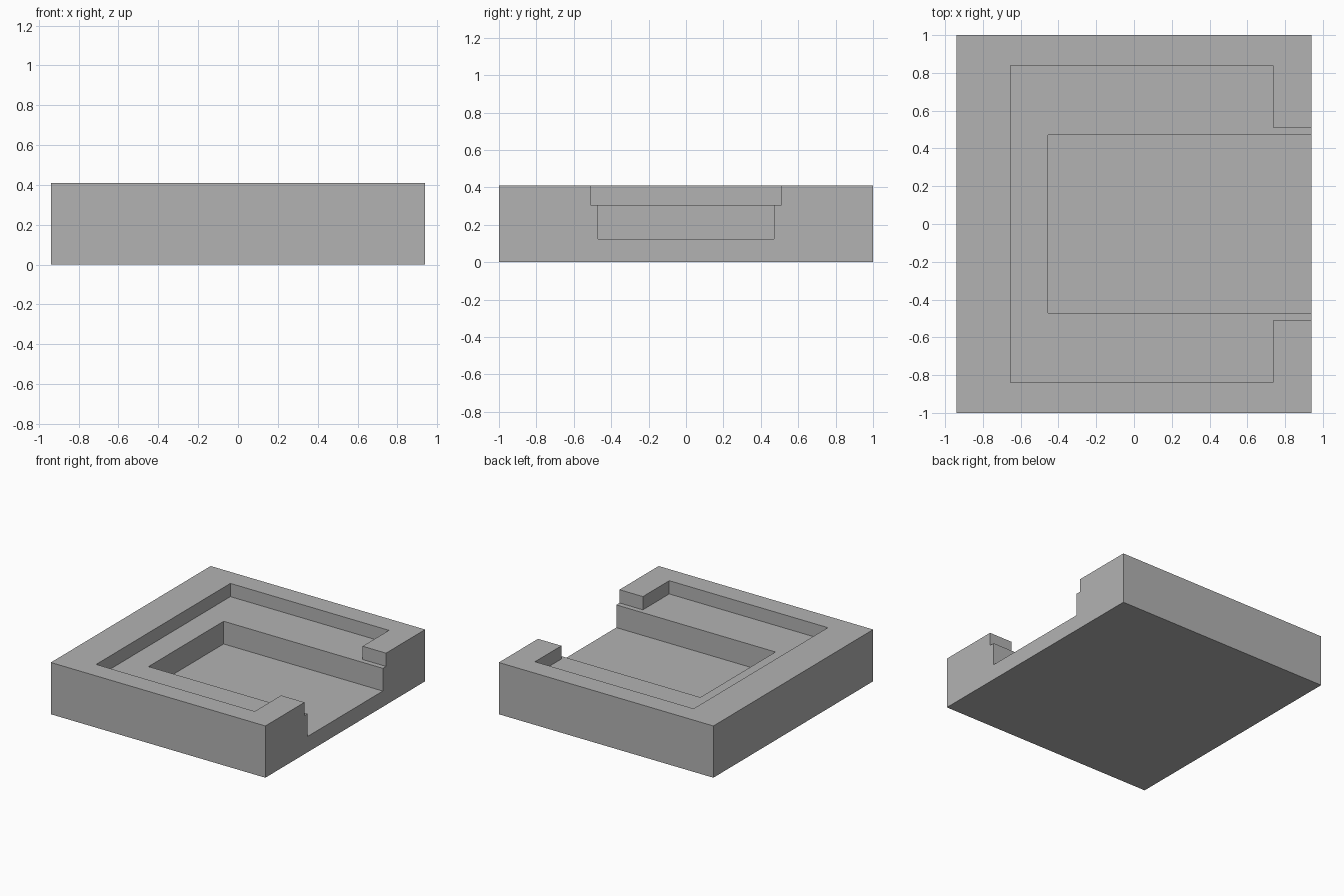
import bpy

default = bpy.data.objects.get("Cube")
if default:
    bpy.data.objects.remove(default, do_unlink=True)

HALF_X, HALF_Y, HEIGHT = 0.94, 1.0, 0.41
SHELF_Z, FLOOR_Z = 0.305, 0.125
OVER = 0.1  # cutters reach past the outer faces

grey = bpy.data.materials.new("plain_grey")
grey.use_nodes = True
colour = (0.45, 0.45, 0.45, 1)
grey.diffuse_color = colour
grey.node_tree.nodes["Principled BSDF"].inputs["Base Color"].default_value = colour


def box(name, x0, x1, half_y, z0, z1):
    """Box spanning x0..x1 and z0..z1, symmetric in y."""
    bpy.ops.mesh.primitive_cube_add(size=1, location=((x0 + x1) / 2, 0, (z0 + z1) / 2))
    obj = bpy.context.object
    obj.name = name
    obj.scale = (x1 - x0, 2 * half_y, z1 - z0)
    bpy.ops.object.transform_apply(location=True, rotation=False, scale=True)
    obj.data.materials.append(grey)
    return obj


# Solid block
tray = box("tray_block", -HALF_X, HALF_X, HALF_Y, 0, HEIGHT)

# Wide shallow recess, its side opening, and the deep channel
top, side = HEIGHT + OVER, HALF_X + OVER
cutters = [
    box("shelf_recess", -0.655, 0.735, 0.84, SHELF_Z, top),
    box("side_opening", 0.6, side, 0.51, SHELF_Z, top),
    box("deep_channel", -0.455, side, 0.47, FLOOR_Z, top),
]

for cutter in cutters:
    cutter.hide_render = True
    bpy.context.view_layer.objects.active = tray
    cut = tray.modifiers.new(cutter.name, 'BOOLEAN')
    cut.operation = 'DIFFERENCE'
    cut.solver = 'EXACT'
    cut.object = cutter
    bpy.ops.object.modifier_apply(modifier=cut.name)
    bpy.data.objects.remove(cutter, do_unlink=True)
